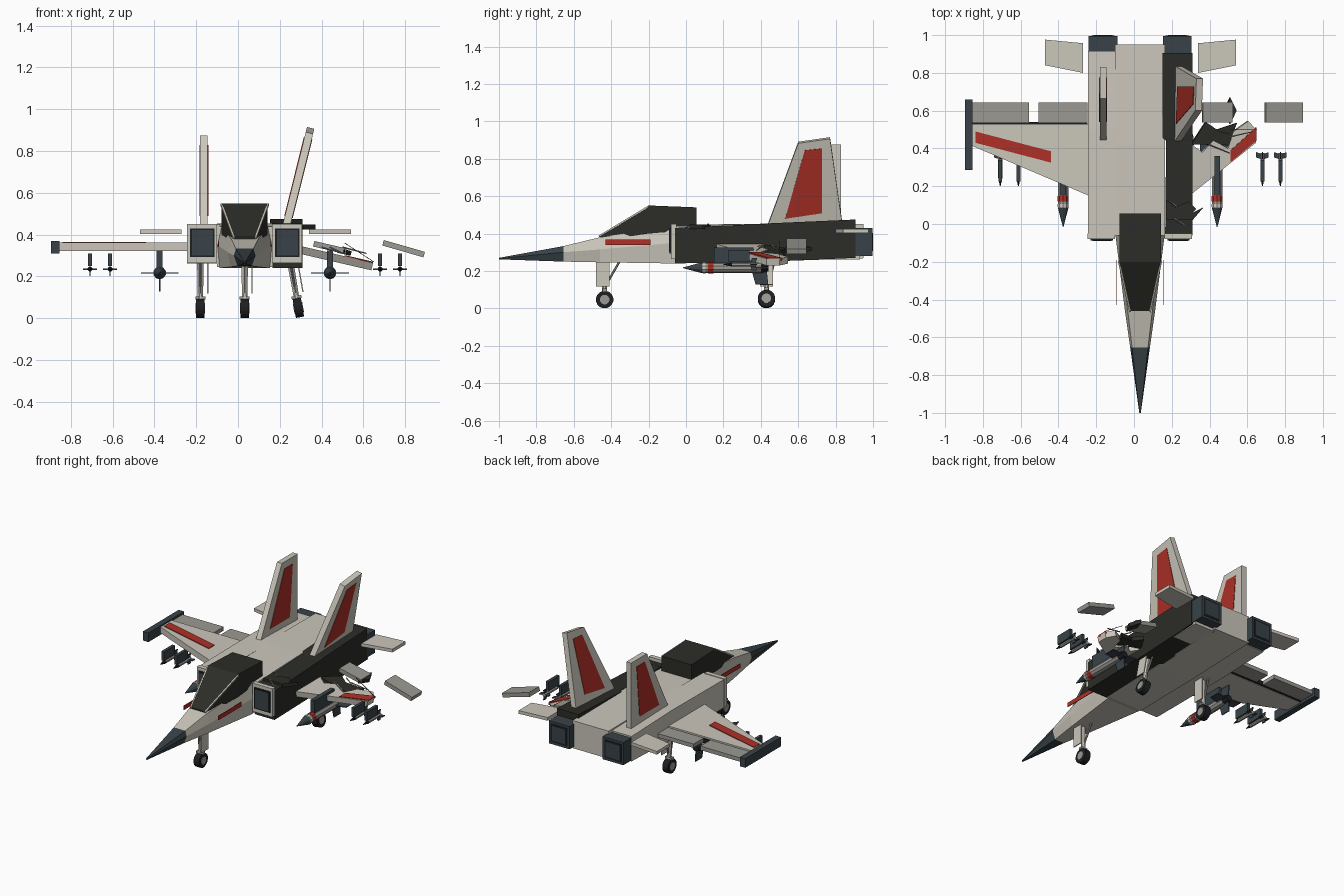
import bpy, bmesh, math, random
from mathutils import Vector, Matrix

if "Cube" in bpy.data.objects:
    bpy.data.objects.remove(bpy.data.objects["Cube"])

random.seed(4)
CX = 0.032  # fuselage centre line


def mat(name, c):
    m = bpy.data.materials.new(name)
    m.diffuse_color = (*c, 1)
    m.use_nodes = True
    m.node_tree.nodes["Principled BSDF"].inputs["Base Color"].default_value = m.diffuse_color
    return m


LIGHT = mat("light_grey", (0.60, 0.57, 0.50))
MID = mat("mid_grey", (0.33, 0.32, 0.29))
CHAR = mat("charcoal", (0.025, 0.025, 0.021))
BLUE = mat("dark_blue", (0.04, 0.055, 0.065))
RED = mat("red", (0.42, 0.03, 0.02))
BLACK = mat("black", (0.012, 0.014, 0.016))


def loft(name, rings, m, xf=None):
    """Skin equal-length rings of 3D points and cap both ends."""
    bm = bmesh.new()
    vs = [[bm.verts.new(p) for p in r] for r in rings]
    n = len(vs[0])
    for a, b in zip(vs, vs[1:]):
        for i in range(n):
            bm.faces.new((a[i], a[(i + 1) % n], b[(i + 1) % n], b[i]))
    bm.faces.new(vs[0])
    bm.faces.new(vs[-1])
    bmesh.ops.recalc_face_normals(bm, faces=bm.faces)
    me = bpy.data.meshes.new(name)
    bm.to_mesh(me)
    bm.free()
    me.materials.append(m)
    ob = bpy.data.objects.new(name, me)
    bpy.context.collection.objects.link(ob)
    if xf:
        ob.matrix_world = xf
    return ob


def box(name, x0, x1, y0, y1, z0, z1, m, xf=None):
    q = [(x0, z0), (x1, z0), (x1, z1), (x0, z1)]
    return loft(name, [[(x, y, z) for x, z in q] for y in (y0, y1)], m, xf)


def plate_x(name, prof, x0, x1, m, xf=None):
    return loft(name, [[(x, y, z) for y, z in prof] for x in (x0, x1)], m, xf)


def plate_z(name, prof, z0, z1, m, xf=None):
    return loft(name, [[(x, y, z) for x, y in prof] for z in (z0, z1)], m, xf)


def rod(name, a, b, r0, r1, m, n=8, xf=None):
    a, b = Vector(a), Vector(b)
    q = (b - a).to_track_quat('Z', 'Y')
    ring = lambda c, r: [c + q @ Vector((r * math.cos(t), r * math.sin(t), 0))
                         for t in (2 * math.pi * (i + .5) / n for i in range(n))]
    return loft(name, [ring(a, r0), ring(b, r1)], m, xf)


def pivot(p, ang, axis):
    return Matrix.Translation(p) @ Matrix.Rotation(ang, 4, axis) @ Matrix.Translation(-Vector(p))


# nose cone and forward fuselage
def hexa(y, t, w, b, zt, zm, zb):
    return [(CX + x, y, z) for x, z in ((-t, zt), (t, zt), (w, zm), (b, zb), (-b, zb), (-w, zm))]


front = hexa(-.655, .042, .052, .034, .333, .30, .25)
loft("nose_cone", [hexa(-1, .003, .004, .003, .270, .266, .262), front], BLUE)
loft("forward_fuselage", [front, hexa(-.46, .065, .08, .065, .38, .315, .246),
                          hexa(-.06, .11, .13, .12, .44, .35, .24)], LIGHT)

# centre body and engine housings
loft("centre_body", [[(-.10, y, b), (.165, y, b), (.165, y, t), (-.10, y, t)]
                     for y, b, t in ((-.06, .245, .44), (.42, .25, .453), (.95, .268, .45))], LIGHT)
loft("left_engine_housing", [[(-.243, y, b), (-.085, y, b), (-.085, y, t), (-.243, y, t)]
                             for y, b, t in ((-.06, .262, .448), (.5, .262, .452), (.915, .275, .44))], LIGHT)
loft("exposed_right_engine", [[(x0, y, b), (.309, y, b), (.309, y, t), (x0, y, t)]
                              for y, b, t, x0 in ((-.06, .24, .43, .165), (.44, .25, .453, .17), (.455, .25, .455, .152),
                                                  (.905, .27, .475, .152))], CHAR)
box("right_engine_belly", .15, .30, .5, .93, .262, .29, LIGHT)

for side, x0, x1 in (("left", -.245, -.10), ("right", .162, .307)):
    box(side + "_intake_frame", x0, x1, -.08, -.05, .265, .452, LIGHT)
    box(side + "_intake_rim", x0 + .016, x1 - .012, -.087, -.07, .292, .43, BLACK)
    box(side + "_intake_face", x0 + .024, x1 - .02, -.09, -.07, .30, .422, BLUE)
    e0, e1 = (-.24, -.088) if side == "left" else (.153, .305)
    box(side + "_nozzle", e0, e1, .90, .996, .28, .43, BLUE)
    box(side + "_nozzle_rim", e0 + .015, e1 - .015, .95, .998, .295, .415, BLACK)
    box(side + "_nozzle_core", e0 + .026, e1 - .026, .95, 1.0, .306, .404, BLUE)

# canopy with windscreen frames
loft("canopy", [[(CX - w, y, b), (CX + w, y, b), (CX + w, y, t), (CX - w, y, t)]
                for y, w, b, t in ((-.46, .05, .36, .388), (-.2, .11, .40, .55), (.055, .11, .42, .54))], CHAR)
for s in (-1, 1):
    rod("windscreen_frame", (CX + s * .053, -.465, .385), (CX + s * .112, -.2, .545), .006, .006, LIGHT, 4)
    x = CX + s * .126
    plate_x("nose_stripe", [(-.43, .34), (-.19, .34), (-.19, .368), (-.43, .368)], x - .002, x + .002, RED)

# intact left wing
plate_z("left_wing", [(-.24, .15), (-.24, .53), (-.86, .53), (-.86, .415)], .322, .362, LIGHT)
plate_z("left_wing_stripe", [(-.84, .43), (-.44, .325), (-.44, .385), (-.84, .49)], .355, .366, RED)
box("left_wing_tip_rail", -.895, -.855, .287, .66, .31, .37, BLUE)
box("left_hinge_strip", -.855, -.245, .527, .54, .325, .352, BLACK)
for x0, x1 in ((-.855, -.555), (-.505, -.245)):
    box("left_flap", x0, x1, .537, .643, .33, .356, MID)

# broken, drooping right wing
droop = pivot((.30, .3, .33), math.radians(13), 'Y')
plate_z("right_wing_stub", [(.29, .15), (.51, .32), (.652, .43), (.652, .50), (.61, .545), (.53, .49),
                            (.50, .40), (.42, .44), (.36, .38), (.29, .43)], .308, .345, LIGHT, droop)
plate_z("right_wing_stripe", [(.512, .327), (.652, .44), (.652, .512), (.512, .39)], .335, .35, RED, droop)
plate_z("torn_wing_core", [(.30, .42), (.38, .54), (.44, .50), (.55, .535), (.52, .46), (.54, .41), (.47, .42),
                           (.44, .385), (.39, .42)], .315, .34, CHAR, droop)
tilt = pivot((.44, .6, .338), math.radians(13), 'Y')
box("loose_inner_flap", .36, .52, .537, .643, .325, .352, MID, tilt)
plate_z("torn_flap_edge", [(.51, .53), (.545, .60), (.51, .67), (.48, .60)], .322, .345, CHAR, tilt)
box("detached_flap", .69, .895, .537, .643, .32, .347, MID, pivot((.79, .6, .333), math.radians(16), 'Y'))

# torn skin and dangling wires
plate_z("torn_skin", [(.17, .13), (.22, .09), (.29, .12), (.33, .08), (.31, .06), (.37, .09), (.31, .02), (.17, .02)],
        .425, .448, CHAR)
for a in ((.19, .12, .45), (.21, .03, .45), (.44, .50, .34), (.50, .46, .34), (.40, .42, .34)):
    b = (a[0] + random.uniform(.06, .12), a[1] + random.uniform(-.07, .05), a[2] - .03)
    rod("loose_wire", a, b, .004, .003, MID, 5)
rod("hanging_cable", (.51, .5, .36), (.65, .5, .27), .002, .002, CHAR, 4)

# tail planes
for side, f in (("left", lambda x: -x), ("right", lambda x: x + .07)):
    plate_z(side + "_tail_plane", [(f(.27), .80), (f(.27), .957), (f(.47), .976), (f(.47), .84)], .404, .425, LIGHT)

# twin fins with inset red panels on both faces
FIN = [(.44, .44), (.83, .44), (.83, .875), (.665, .875)]
RIGHT_FIN = [(.435, .44), (.835, .46), (.77, .925), (.60, .90)]
for side, prof, red, x, ang in (
        ("left", FIN, [(.54, .49), (.745, .49), (.775, .83), (.69, .83)], -.163, 0),
        ("right", RIGHT_FIN, [(.53, .485), (.727, .515), (.727, .872), (.635, .862)], .233, 14)):
    xf = pivot((x, .6, .45), math.radians(ang), 'Y')
    plate_x(side + "_fin", prof, x - .018, x + .018, LIGHT, xf)
    plate_x(side + "_fin_panel", red, x - .021, x + .021, RED, xf)


# landing gear: strut, brace, door and wheel
def gear(name, x, y, top, xf=None, nose=False):
    rod(name + "_strut", (x, y, .05), (x, y, top), .013, .017, LIGHT, 8, xf)
    rod(name + "_brace", (x, y + .01, .13), (x, y + (.085 if nose else .05), top), .006, .006, MID, 6, xf)
    rod(name + "_brace", (x, y - .01, .12), (x, y - (.02 if nose else .05), top), .006, .006, MID, 6, xf)
    dy = -.01 if nose else 0
    box(name + "_door", x + .032, x + .038, y - .035 + dy, y + .035 + dy, .118, top, LIGHT, xf)
    box(name + "_fork", x - .024, x + .024, y - .012, y + .012, .09, .105, MID, xf)
    rod(name + "_tyre", (x - .02, y, .047), (x + .02, y, .047), .047, .047, BLACK, 16, xf)
    rod(name + "_hub", (x - .023, y, .047), (x + .023, y, .047), .026, .026, MID, 12, xf)


gear("nose_gear", CX, -.435, .26, nose=True)
gear("left_gear", -.18, .43, .275)
gear("right_gear", .25, .43, .275, pivot((.25, .43, .27), math.radians(-10), 'Y'))


# missiles
def cross_fins(name, x, z, y0, y1, span, m):
    for k in range(4):
        plate_x(name, [(y0 + (y1 - y0) * .45, z), (y0 + (y1 - y0) * .6, z + span), (y1, z + span), (y1 - .01, z)],
                x - .003, x + .003, m, pivot((x, 0, z), k * math.pi / 2, 'Y'))


for x in (-.375, .44):
    z = .217
    for part, y0, y1, r0, r1, m in (("nose", -.015, .085, .002, .029, BLUE), ("body", .085, .40, .029, .029, MID),
                                    ("band", .118, .148, .031, .031, RED), ("collar", .09, .105, .031, .031, LIGHT),
                                    ("tail", .40, .44, .029, .02, BLACK)):
        rod("large_missile_" + part, (x, y0, z), (x, y1, z), r0, r1, m, 10)
    cross_fins("large_missile_fin", x, z, .27, .44, .09, BLUE)
    box("large_pylon", x - .014, x + .014, .15, .36, .24, .325, BLUE)

for x in (-.708, -.612, .68, .775):
    z = .235
    rod("small_missile_nose", (x, .20, z), (x, .245, z), .002, .012, BLACK, 8)
    rod("small_missile_body", (x, .245, z), (x, .375, z), .012, .012, MID, 8)
    cross_fins("small_missile_fin", x, z, .31, .38, .033, BLUE)
    box("small_pylon", x - .01, x + .01, .225, .34, .25, .31, BLUE)
